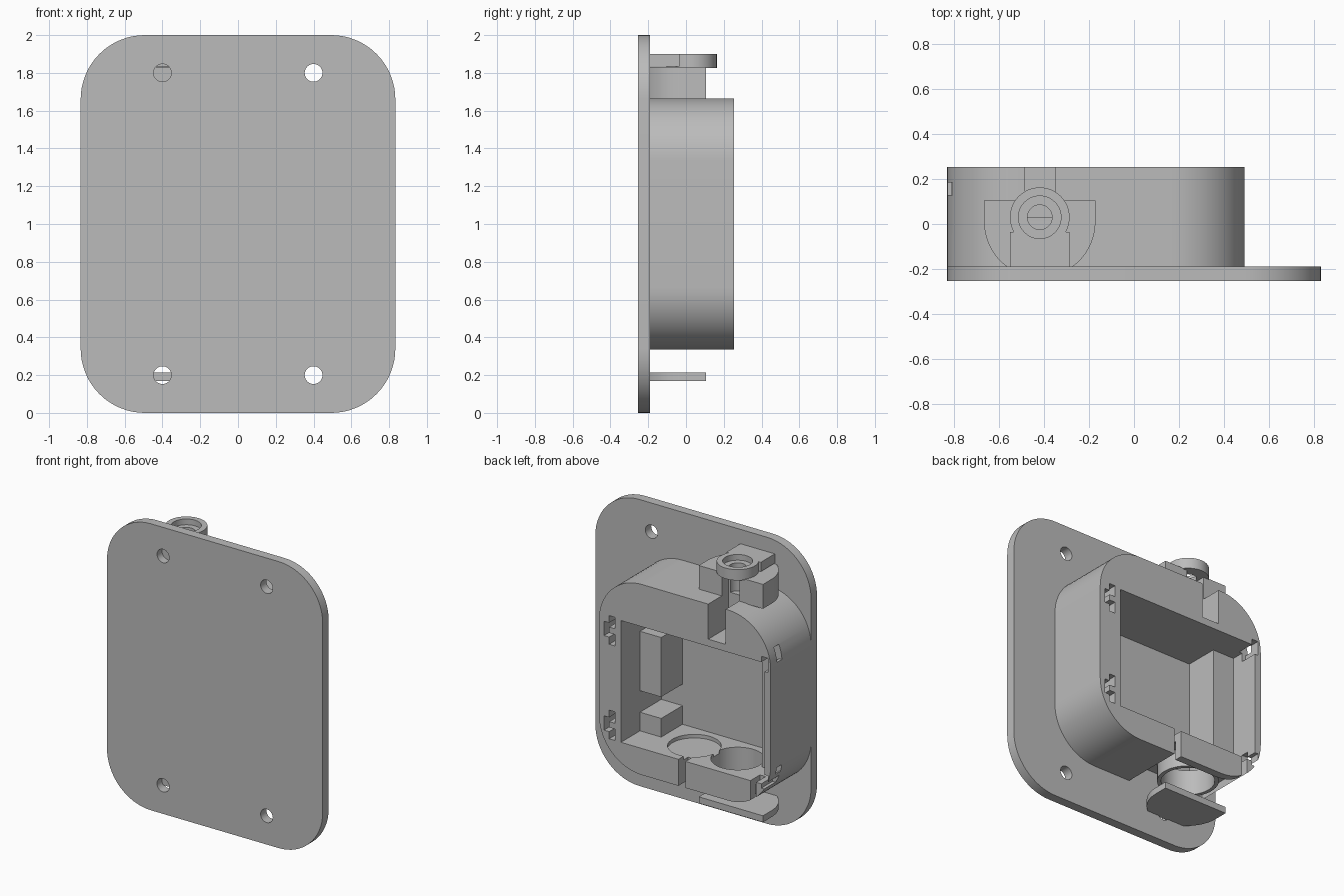
import bpy, bmesh, math

if "Cube" in bpy.data.objects:
    bpy.data.objects.remove(bpy.data.objects["Cube"], do_unlink=True)

grey = bpy.data.materials.new("plain_grey")
grey.use_nodes = True
grey.diffuse_color = (0.5, 0.5, 0.5, 1)
grey.node_tree.nodes["Principled BSDF"].inputs["Base Color"].default_value = (0.5, 0.5, 0.5, 1)

BACK, FACE = 0.255, -0.19      # rear of the housing, rear of the wall plate
CX, CY = -0.42, 0.03           # axis of the fitting and socket


def prism(name, outline, low, high, axis="z"):
    """Extrude a 2D outline along z, or along y when it lies in the x-z plane."""
    bm = bmesh.new()
    place = (lambda p: (p[0], p[1], low)) if axis == "z" else (lambda p: (p[0], low, p[1]))
    face = bm.faces.new([bm.verts.new(place(p)) for p in outline])
    new = bmesh.ops.extrude_face_region(bm, geom=[face])["geom"]
    step = (0, 0, high - low) if axis == "z" else (0, high - low, 0)
    bmesh.ops.translate(bm, vec=step, verts=[v for v in new if isinstance(v, bmesh.types.BMVert)])
    bmesh.ops.recalc_face_normals(bm, faces=bm.faces)
    mesh = bpy.data.meshes.new(name)
    bm.to_mesh(mesh)
    bm.free()
    mesh.materials.append(grey)
    obj = bpy.data.objects.new(name, mesh)
    bpy.context.collection.objects.link(obj)
    return obj


def rect(x0, x1, y0, y1):
    return [(x0, y0), (x1, y0), (x1, y1), (x0, y1)]


def arc(cx, cy, r, start=0, end=360, n=48):
    full = end - start == 360
    steps = n if full else n + 1
    return [(cx + r * math.cos(math.radians(start + (end - start) * i / n)),
             cy + r * math.sin(math.radians(start + (end - start) * i / n))) for i in range(steps)]


def rounded(x0, x1, y0, y1, r):
    corners = ((x1 - r, y1 - r), (x0 + r, y1 - r), (x0 + r, y0 + r), (x1 - r, y0 + r))
    return [p for i, c in enumerate(corners) for p in arc(*c, r, 90 * i, 90 * i + 90, 16)]


def box(name, x0, x1, y0, y1, z0, z1):
    return prism(name, rect(x0, x1, y0, y1), z0, z1)


def boolean(obj, others, operation="DIFFERENCE"):
    """Apply booleans one by one and drop the helpers."""
    for other in others:
        other.hide_render = True
        mod = obj.modifiers.new("cut", "BOOLEAN")
        mod.operation, mod.solver, mod.object = operation, "EXACT", other
        graph = bpy.context.evaluated_depsgraph_get()
        mesh = bpy.data.meshes.new_from_object(obj.evaluated_get(graph))
        obj.modifiers.clear()
        obj.data = mesh
        bpy.data.objects.remove(other, do_unlink=True)


# Wall plate with four screw holes
plate = prism("wall_plate", rounded(-0.833, 0.833, 0, 2, 0.34), -0.255, FACE, "y")
boolean(plate, [prism("screw_hole", arc(x, z, 0.047, n=32), -0.4, 0, "y")
                for x in (-0.4, 0.4) for z in (0.2, 1.8)])

# Housing with its stepped window pocket
housing = prism("housing", rounded(-0.833, 0.493, 0.335, 1.665, 0.33), FACE, BACK, "y")
cuts = [
    box("window", -0.784, 0.324, 0.045, 0.4, 0.52, 1.37),
    box("deep_pocket", -0.617, 0.16, -0.3, 0.1, 0.52, 1.37),
    box("ledge_gap_low", 0.1, 0.324, -0.3, 0.1, 0.65, 0.80),
    box("ledge_gap_top", 0.1, 0.324, -0.3, 0.1, 1.215, 1.37),
    # socket recess under the floor, with a slot at each end of its rear panel
    box("socket_recess", -0.72, -0.12, -0.3, 0.2, 0.2, 0.47),
    box("panel_slot_left", -0.175, -0.12, 0.15, 0.4, 0.2, 0.55),
    box("panel_slot_right", -0.72, -0.676, 0.15, 0.4, 0.2, 0.55),
    prism("socket_hole", arc(CX, CY, 0.17), 0.4, 0.6),
    prism("floor_dimple", arc(-0.086, CY, 0.17), 0.495, 0.6),
    # cable channel in the top wall
    box("cable_channel", -0.485, -0.35, CY, 0.4, 1.42, 1.8),
]
# Latch slots in the rear corners
for z, s in ((1.28, 1), (0.62, -1)):
    for x, m in ((0.41, 1), (-0.80, -1)):
        if m > 0:
            cuts.append(box("latch_slot", 0.37, 0.415, 0.13, 0.4, z - 0.10, z + 0.10))
            cuts.append(box("latch_step", 0.41, 0.455, 0.13, 0.4, z - 0.05, z + 0.05))
        else:
            cuts.append(box("latch_slot", -0.81, -0.76, 0.13, 0.4, z + s * 0.08 - 0.05, z + s * 0.08 + 0.05))
    zs = 1.41 if s > 0 else 0.60
    h = 0.05 if s > 0 else 0.025
    cuts.append(box("side_slot", -0.9, -0.76, 0.13, 0.185, zs - h, zs + h))
boolean(housing, cuts)

# Middle bridge of the latch slots keeps its solid web
for z in (1.28, 0.62):
    box("latch_web", 0.37, 0.415, 0.13, BACK, z - 0.02, z + 0.02)

# Socket ring hanging inside the recess
socket = prism("socket_ring", arc(CX, CY, 0.195), 0.345, 0.48)
boolean(socket, [prism("socket_bore", arc(CX, CY, 0.17), 0.2, 0.6)])


def shelf_outline():
    """Half round towards the plate, flat at the rear, trimmed at the plate."""
    r = 0.248
    pts = [(CX - r, 0.105)] + arc(CX, CY - 0.02, r, 180, 360) + [(CX + r, 0.105)]
    return [(x, max(y, FACE - 0.01)) for x, y in pts]


# Bottom shelf
shelf = prism("bottom_shelf", shelf_outline(), 0.17, 0.215)

# Top fitting block with its cable channel
block = prism("fitting_block", shelf_outline(), 1.66, 1.83)
boolean(block, [box("block_channel", -0.485, -0.35, CY, 0.4, 1.5, 1.9),
                prism("block_bore", arc(CX, CY, 0.055), 1.5, 1.9)])

# Neck and collar ring on the fitting
collar = prism("fitting_collar", arc(CX, CY, 0.133), 1.825, 1.9)
boolean(collar, [box("neck", CX - 0.133, CX + 0.133, FACE - 0.01, -0.035, 1.835, 1.9)], "UNION")
boolean(collar, [prism("collar_counterbore", arc(CX, CY, 0.095), 1.86, 2),
                 prism("collar_bore", arc(CX, CY, 0.055), 1.7, 2)])

# Smooth the round walls and keep the edges sharp
bpy.ops.object.select_all(action="DESELECT")
for obj in (plate, housing, socket, shelf, block, collar):
    obj.select_set(True)
    bpy.context.view_layer.objects.active = obj
bpy.ops.object.shade_smooth_by_angle(angle=math.radians(30))
